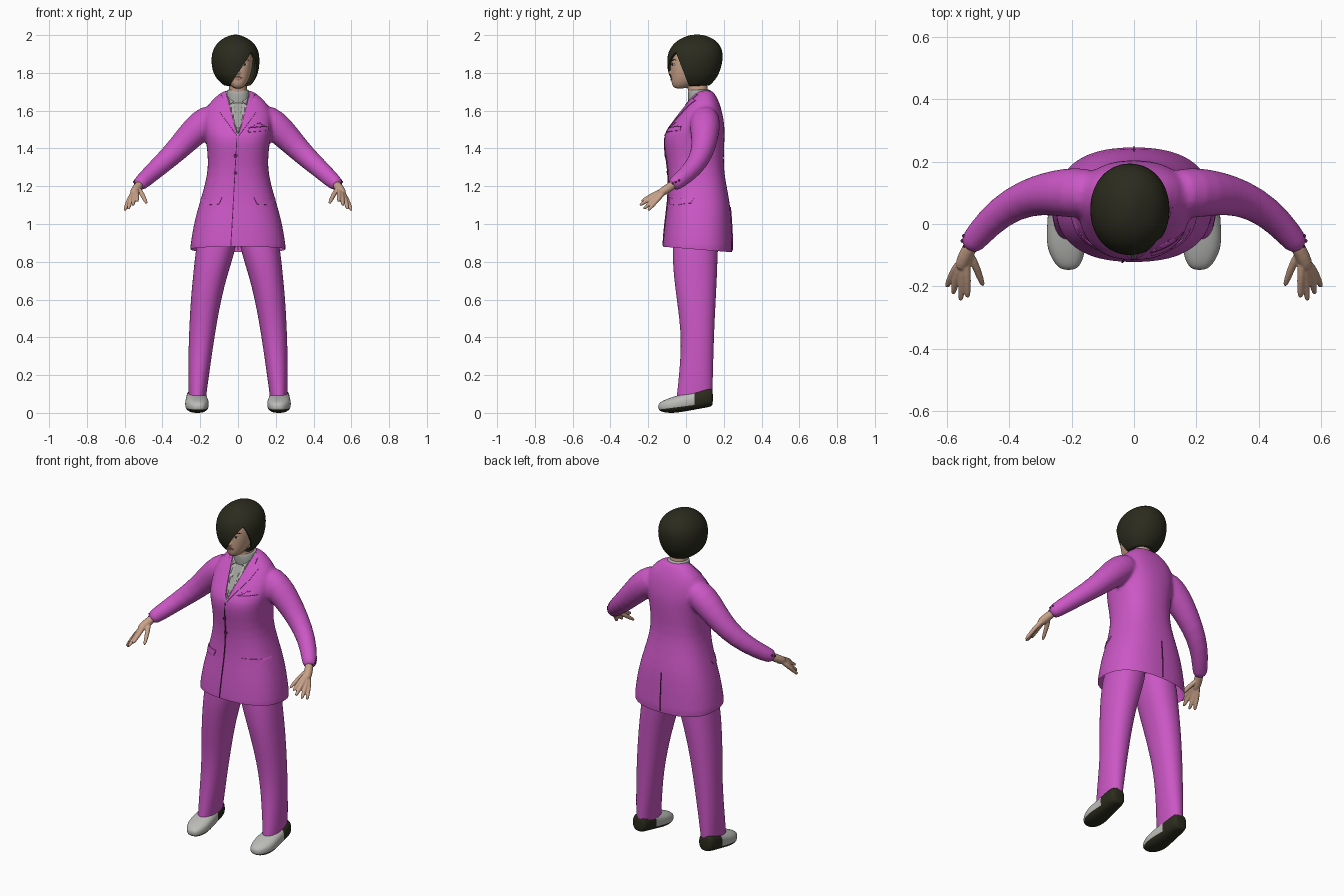
import bpy, bmesh, math
from mathutils import Vector
from mathutils.bvhtree import BVHTree

if "Cube" in bpy.data.objects:
    bpy.data.objects.remove(bpy.data.objects["Cube"], do_unlink=True)


def material(name, *rgb):
    m = bpy.data.materials.new(name)
    m.use_nodes = True
    m.diffuse_color = (*rgb, 1)
    for node in m.node_tree.nodes:
        if node.type == 'BSDF_PRINCIPLED':
            node.inputs["Base Color"].default_value = (*rgb, 1)
    return m


PINK = material("suit pink", .6, .095, .56)
SEAM = material("seam plum", .12, .015, .11)
SHIRT = material("shirt grey", .42, .42, .4)
TIE = material("tie grey", .36, .36, .34)
SKIN = material("skin", .58, .36, .25)
LIP = material("lip", .4, .19, .14)
DARK = material("hair and sole dark", .024, .024, .013)
SHOE = material("shoe grey", .5, .5, .48)
EYE = material("eye white", .6, .58, .54)
parts = []


def bridge(bm, rings):
    vs = [[bm.verts.new(p) for p in r] for r in rings]
    for a, b in zip(vs, vs[1:]):
        for i in range(len(a)):
            bm.faces.new((a[i - 1], a[i], b[i], b[i - 1]))
    bm.faces.new(vs[0])
    bm.faces.new(vs[-1])


def loft(bm, sections, side=1, power=2.2, along_y=False, n=24):
    """Rounded sections (position, x0, x1, b0, b1) stacked along z or y."""
    rings = []
    for t, x0, x1, b0, b1 in sections:
        ring = []
        for i in range(n):
            c, s = math.cos(math.tau * i / n), math.sin(math.tau * i / n)
            c = math.copysign(abs(c) ** (2 / power), c)
            s = math.copysign(abs(s) ** (2 / power), s)
            x = side * ((x0 + x1) / 2 + c * (x1 - x0) / 2)
            b = (b0 + b1) / 2 + s * (b1 - b0) / 2
            ring.append((x, t, b) if along_y else (x, b, t))
        rings.append(ring)
    bridge(bm, rings)


def tube(bm, path, side=1, n=12):
    """Round tube through points (x, y, z, radius)."""
    pts = [Vector((side * p[0], p[1], p[2])) for p in path]
    rings = []
    for i, p in enumerate(pts):
        d = pts[min(i + 1, len(pts) - 1)] - pts[max(i - 1, 0)]
        q = d.to_track_quat('Z', 'Y')
        rings.append([p + q @ Vector((math.cos(a), math.sin(a), 0)) * path[i][3]
                      for a in (math.tau * k / n for k in range(n))])
    bridge(bm, rings)


def bake(ob):
    bpy.context.view_layer.update()
    dg = bpy.context.evaluated_depsgraph_get()
    mesh = bpy.data.meshes.new_from_object(ob.evaluated_get(dg))
    ob.modifiers.clear()
    ob.data = mesh


def finish(bm, name, mats, subdiv=2, voxel=0, smooth=5):
    bmesh.ops.recalc_face_normals(bm, faces=bm.faces)
    mesh = bpy.data.meshes.new(name)
    bm.to_mesh(mesh)
    bm.free()
    for m in mats:
        mesh.materials.append(m)
    ob = bpy.data.objects.new(name, mesh)
    bpy.context.collection.objects.link(ob)
    parts.append(ob)
    if subdiv:
        ob.modifiers.new("subdivide", 'SUBSURF').levels = subdiv
    if voxel:
        r = ob.modifiers.new("merge", 'REMESH')
        r.mode, r.voxel_size = 'VOXEL', voxel
        s = ob.modifiers.new("relax", 'SMOOTH')
        s.factor, s.iterations = .5, smooth
    bake(ob)
    return ob


def cut(bm, co, no, clear=False):
    bmesh.ops.bisect_plane(bm, geom=bm.verts[:] + bm.edges[:] + bm.faces[:], dist=1e-5,
                           plane_co=co, plane_no=no, clear_inner=clear)


def edit(ob):
    bm = bmesh.new()
    bm.from_mesh(ob.data)
    return bm


def store(bm, ob):
    bm.to_mesh(ob.data)
    tree = BVHTree.FromBMesh(bm)
    bm.free()
    return tree


def plate(name, tree, outline, mat, facing=-1, lift=.002, cuts=4):
    """Thin panel laid on a surface, outlined in x and z."""
    bm = bmesh.new()
    bm.faces.new([bm.verts.new((x, 0, z)) for x, z in outline])
    bmesh.ops.triangulate(bm, faces=bm.faces[:])
    bmesh.ops.subdivide_edges(bm, edges=bm.edges[:], cuts=cuts, use_grid_fill=True)
    for v in bm.verts:
        hit = tree.ray_cast(Vector((v.co.x, facing, v.co.z)), Vector((0, -facing, 0)))[0]
        if hit:
            v.co.y = hit.y + facing * lift
    ob = finish(bm, name, [mat], 0)
    s = ob.modifiers.new("thickness", 'SOLIDIFY')
    s.thickness, s.offset = .005, 0
    bake(ob)


def oval(x, z, rx, rz, n=12):
    return [(x + rx * math.cos(math.tau * i / n), z + rz * math.sin(math.tau * i / n)) for i in range(n)]


# Jacket: torso and sleeves merged into one surface
bm = bmesh.new()
torso = [(.78, .264, -.13, .252), (.88, .256, -.125, .248), (1, .237, -.115, .243),
         (1.1, .209, -.1, .236), (1.2, .178, -.093, .216), (1.3, .157, -.097, .199),
         (1.4, .165, -.116, .203), (1.47, .176, -.122, .206), (1.53, .186, -.077, .205),
         (1.6, .18, -.025, .191), (1.65, .145, .015, .175), (1.69, .1, .045, .152), (1.71, .07, .055, .14)]
loft(bm, [(z, -x, x, y0, y1) for z, x, y0, y1 in torso], power=2.4)
for s in (1, -1):
    tube(bm, [(.1, .1, 1.585, .075), (.19, .1, 1.53, .085), (.265, .1, 1.455, .073), (.345, .085, 1.37, .061),
              (.43, .04, 1.295, .052), (.5, -.035, 1.23, .044), (.535, -.08, 1.2, .039)], s, 16)
jacket = finish(bm, "jacket", [PINK, SHIRT], 1, .01)
bm = edit(jacket)
cut(bm, (0, -.125, .88), (0, .08, 1), True)
for s in (1, -1):
    cut(bm, (0, 0, 1.46), (s, 0, -.27))
for f in bm.faces:
    c = f.calc_center_median()
    f.material_index = int(abs(c.x) < .27 * (c.z - 1.46) and c.y < .09)
for v in bm.verts:
    if all(f.material_index for f in v.link_faces):
        v.co.y += .01
cloth = store(bm, jacket)

# Jacket details
plate("front_seam", cloth, [(-.008, 1.455), (-.004, 1.455), (-.036, .885), (-.04, .885)], SEAM, cuts=9)
plate("back_vent", cloth, [(-.002, 1.09), (.002, 1.09), (.002, .86), (-.002, .86)], SEAM, 1, cuts=6)
for s, label in ((1, "left"), (-1, "right")):
    lapel = [(.004, 1.465), (.063, 1.69), (.088, 1.685), (.09, 1.66), (.122, 1.655), (.095, 1.59)]
    flap = [(.085, 1.14), (.195, 1.135), (.2, 1.11), (.17, 1.1), (.1, 1.105)]
    collar = [(.004, 1.685), (.058, 1.7), (.046, 1.63), (.026, 1.645)]
    for part, shape, mat, lift in (("lapel", lapel, PINK, .002), ("pocket_flap", flap, PINK, .002),
                                   ("shirt_collar_flap", collar, SHIRT, .008)):
        plate(label + "_" + part, cloth, [(s * x, z) for x, z in shape], mat, lift=lift)
plate("breast_pocket", cloth, [(.055, 1.485), (.16, 1.495), (.158, 1.515), (.053, 1.505)], PINK)
plate("breast_pocket_seam", cloth, [(.053, 1.505), (.158, 1.515), (.158, 1.519), (.053, 1.509)], SEAM, lift=.003)
plate("handkerchief", cloth, [(.06, 1.51), (.075, 1.525), (.09, 1.52), (.11, 1.538), (.125, 1.525), (.15, 1.519)], PINK)
plate("tie", cloth, [(-.016, 1.665), (.016, 1.665), (.011, 1.63), (.02, 1.53), (0, 1.475), (-.02, 1.53), (-.011, 1.63)], TIE)
for z in (1.36, 1.27):
    plate("front_button", cloth, oval(-.013, z, .01, .01), SEAM, lift=.004, cuts=1)
for s in (1, -1):
    for i in range(3):
        hit = cloth.ray_cast(Vector((s, -.07 + .016 * i, 1.215 + .008 * i)), Vector((-s, 0, 0)))[0]
        if hit:
            bm = bmesh.new()
            bmesh.ops.create_uvsphere(bm, u_segments=10, v_segments=6, radius=.006)
            bmesh.ops.translate(bm, verts=bm.verts, vec=hit)
            finish(bm, "cuff_button", [SEAM], 0)

# Shirt collar around the neck
bm = bmesh.new()
loft(bm, [(1.63, -.066, .066, .014, .142), (1.64, -.066, .066, .012, .14), (1.69, -.062, .062, .008, .135),
          (1.708, -.058, .058, .014, .13), (1.712, -.056, .056, .016, .128)])
finish(bm, "shirt_collar", [SHIRT])

# Trousers, shoes and hands, built once per side
for s, label in ((1, "left"), (-1, "right")):
    bm = bmesh.new()
    loft(bm, [(1, -.01, .2, -.07, .18), (.85, .016, .226, -.072, .168), (.75, .05, .236, -.068, .166),
              (.6, .09, .251, -.05, .158), (.4, .125, .261, -.022, .148), (.2, .153, .265, -.037, .143),
              (.1, .167, .262, -.048, .14), (.085, .168, .262, -.05, .14), (.08, .168, .262, -.05, .14)], s)
    finish(bm, label + "_trouser_leg", [PINK])

    bm = bmesh.new()
    loft(bm, [(-.148, .19, .23, .018, .045), (-.128, .168, .255, .004, .063), (-.08, .154, .279, -.002, .082),
              (-.03, .154, .281, .003, .097), (.03, .162, .276, .014, .112), (.09, .166, .274, .025, .132),
              (.13, .175, .266, .032, .132), (.143, .19, .25, .04, .12)], s, 2.5, True)
    shoe = finish(bm, label + "_shoe", [SHOE, DARK])
    bm = edit(shoe)
    cut(bm, (0, 0, .036), (0, -.13, 1))
    cut(bm, (0, .045, 0), (0, 1, 0))
    for f in bm.faces:
        c = f.calc_center_median()
        f.material_index = int(c.z < .036 + .13 * c.y or c.y > .045)
    store(bm, shoe)

    bm = bmesh.new()
    tube(bm, [(.5, -.035, 1.228, .02), (.53, -.08, 1.2, .025), (.55, -.125, 1.17, .024), (.556, -.145, 1.157, .018)], s)
    fingers = [((.535, -.165, 1.16), (.533, -.24, 1.118)), ((.55, -.167, 1.15), (.556, -.25, 1.096)),
               ((.565, -.158, 1.14), (.581, -.228, 1.076)), ((.575, -.145, 1.135), (.602, -.205, 1.068))]
    for knuckle, tip in fingers:
        mid = [(a + b) / 2 for a, b in zip(knuckle, tip)]
        tube(bm, [(.54, -.105, 1.185, .014), (*knuckle, .0135), (*mid, .0115), (*tip, .009)], s)
    tube(bm, [(.527, -.09, 1.19, .014), (.503, -.145, 1.15, .013), (.481, -.205, 1.103, .009)], s)
    finish(bm, label + "_hand", [SKIN], 1, .004, 3)

# Head with nose and neck
bm = bmesh.new()
loft(bm, [(1.715, -.02, .02, -.06, -.01), (1.735, -.042, .042, -.076, .04), (1.77, -.063, .063, -.08, .09),
          (1.82, -.076, .076, -.081, .12), (1.87, -.082, .082, -.08, .135), (1.92, -.078, .078, -.07, .135),
          (1.95, -.06, .06, -.045, .12), (1.97, -.03, .03, 0, .08)])
loft(bm, [(1.62, -.052, .052, .018, .122), (1.7, -.049, .049, .012, .116), (1.8, -.048, .048, 0, .11)])
tube(bm, [(0, -.074, 1.86, .008), (0, -.084, 1.825, .011), (0, -.088, 1.805, .015), (0, -.074, 1.795, .012)])
head = finish(bm, "head", [SKIN], 1, .006, 3)
face = store(edit(head), head)
plate("upper_lip", face, [(-.024, 1.772), (-.008, 1.78), (.008, 1.78), (.024, 1.772)], LIP, cuts=2)
plate("lower_lip", face, [(-.024, 1.77), (.024, 1.77), (.01, 1.76), (-.01, 1.76)], LIP, cuts=2)
for s in (1, -1):
    plate("eye", face, oval(s * .036, 1.845, .014, .006), EYE, lift=0, cuts=1)
    plate("pupil", face, oval(s * .036, 1.845, .006, .006), DARK, cuts=1)
    plate("eyebrow", face, [(s * x, z) for x, z in ((.016, 1.862), (.045, 1.873), (.06, 1.866), (.045, 1.868))], DARK, cuts=2)

# Bobbed hair with a diagonal fringe across the face
bm = bmesh.new()
loft(bm, [(1.73, -.07, .065, -.05, .12), (1.737, -.078, .07, -.056, .13), (1.77, -.118, .097, -.085, .162),
          (1.82, -.139, .113, -.1, .186), (1.88, -.143, .116, -.102, .197), (1.93, -.132, .106, -.088, .192),
          (1.97, -.1, .075, -.05, .163), (1.993, -.06, .03, -.005, .12), (2.003, -.025, .0, .035, .08)], power=2.1, n=28)
hair = finish(bm, "hair", [DARK])
bm = edit(hair)
fringe, temple = (Vector((-.045, 0, 1.73)), Vector((1, 0, -.65))), (Vector((0, -.05, 1.9)), Vector((0, 1, .39)))
for co, no in (fringe, temple):
    cut(bm, co, no)
gone = []
for f in bm.faces:
    c = f.calc_center_median()
    if (c - fringe[0]).dot(fringe[1]) > 0 and (c - temple[0]).dot(temple[1]) < 0:
        gone.append(f)
bmesh.ops.delete(bm, geom=gone, context='FACES')
store(bm, hair)
hair.modifiers.new("thickness", 'SOLIDIFY').thickness = .012
bake(hair)

# Smooth shading with sharp edges kept
bpy.ops.object.select_all(action='DESELECT')
for ob in parts:
    ob.select_set(True)
bpy.context.view_layer.objects.active = jacket
bpy.ops.object.shade_smooth_by_angle(angle=math.radians(42))
